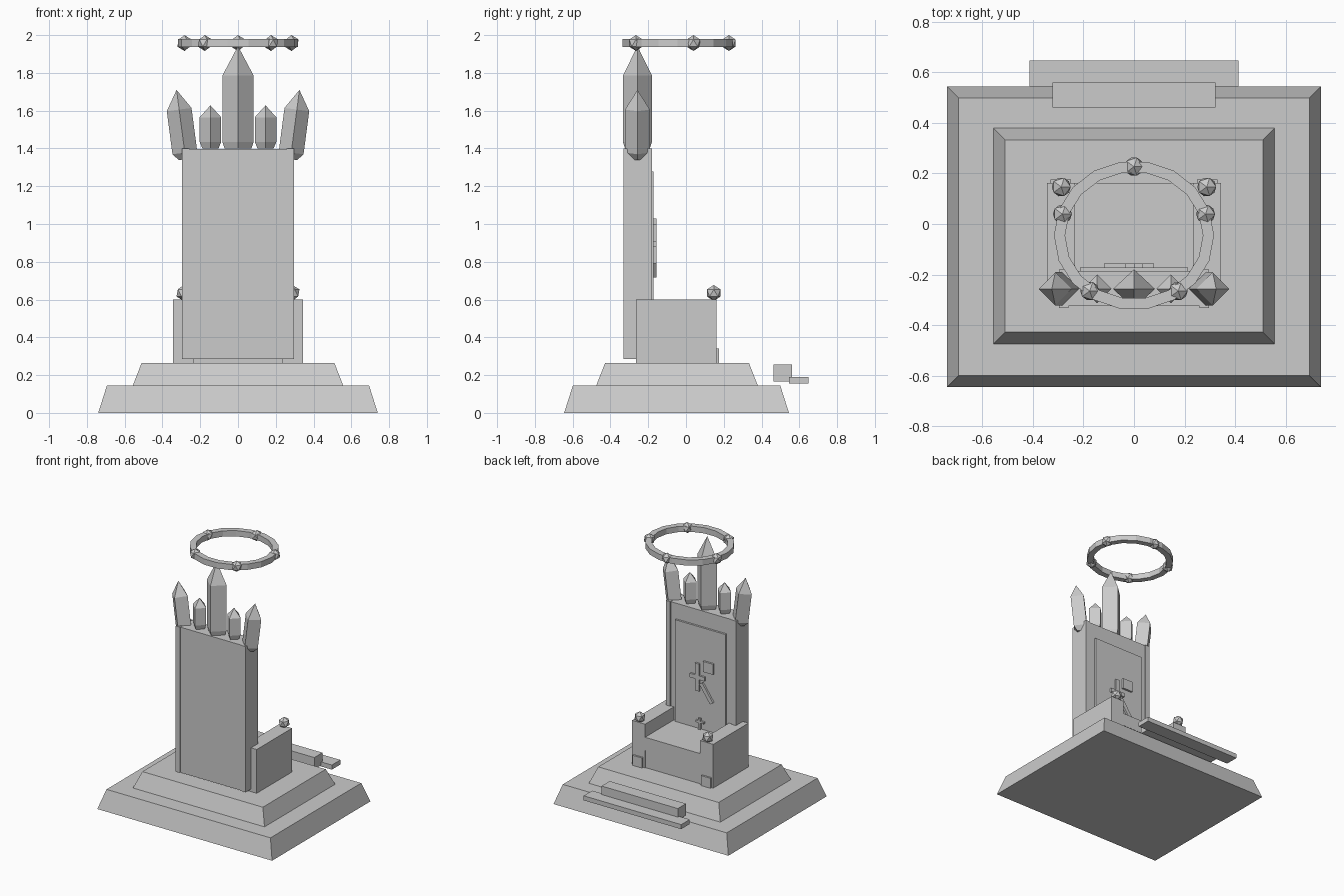
import bpy
import bmesh
from math import cos, sin, tau, radians
from mathutils import Matrix, Vector

if "Cube" in bpy.data.objects:
    bpy.data.objects.remove(bpy.data.objects["Cube"], do_unlink=True)

# One stone colour for everything
stone = bpy.data.materials.new("pale_grey_stone")
stone.use_nodes = True
GREY = (0.6, 0.6, 0.6, 1)
stone.diffuse_color = GREY
stone.node_tree.nodes["Principled BSDF"].inputs["Base Color"].default_value = GREY


def finish(name, bm, matrix=None):
    """Turn a bmesh into a flat shaded stone object."""
    bmesh.ops.recalc_face_normals(bm, faces=bm.faces[:])
    mesh = bpy.data.meshes.new(name)
    bm.to_mesh(mesh)
    bm.free()
    mesh.materials.append(stone)
    obj = bpy.data.objects.new(name, mesh)
    bpy.context.collection.objects.link(obj)
    if matrix:
        obj.matrix_world = matrix
    return obj


def box(name, x, y, z, inset=0.0, tilt=0.0):
    """Box from (low, high) ranges; inset narrows the top, tilt turns it about y."""
    bm = bmesh.new()
    bmesh.ops.create_cube(bm, size=1)
    size = Vector((x[1] - x[0], y[1] - y[0], z[1] - z[0]))
    for v in bm.verts:
        top = v.co.z > 0
        v.co *= size
        if top:
            v.co.x -= inset if v.co.x > 0 else -inset
            v.co.y -= inset if v.co.y > 0 else -inset
    centre = Vector((sum(x), sum(y), sum(z))) / 2
    return finish(name, bm, Matrix.Translation(centre) @ Matrix.Rotation(radians(tilt), 4, "Y"))


def crystal(name, base, rx, ry, foot, shoulder, tip, lean=0.0):
    """Four sided crystal: narrow foot, straight shaft and pointed tip."""
    bm = bmesh.new()
    rings = []
    for z, s in ((0, foot), (0.035, 1), (shoulder, 1)):
        rings.append([bm.verts.new((rx * s * cos(tau * i / 4), ry * s * sin(tau * i / 4), z))
                      for i in range(4)])
    apex = bm.verts.new((0, 0, tip))
    bm.faces.new(rings[0])
    for i in range(4):
        j = (i + 1) % 4
        for low, high in zip(rings, rings[1:]):
            bm.faces.new((low[i], low[j], high[j], high[i]))
        bm.faces.new((rings[-1][i], rings[-1][j], apex))
    return finish(name, bm, Matrix.Translation(base) @ Matrix.Rotation(radians(lean), 4, "Y"))


def gem(name, place, radius=0.042):
    bm = bmesh.new()
    bmesh.ops.create_icosphere(bm, subdivisions=1, radius=radius)
    return finish(name, bm, Matrix.Translation(place))


# Stepped plinth
box("lower_plinth", (-0.74, 0.74), (-0.645, 0.545), (0, 0.145), inset=0.046)
box("upper_plinth", (-0.557, 0.557), (-0.475, 0.38), (0.145, 0.265), inset=0.047)
box("upper_step", (-0.323, 0.323), (0.462, 0.56), (0.165, 0.255))
box("lower_step", (-0.413, 0.413), (0.545, 0.648), (0.155, 0.19))

# Seat
box("seat_block", (-0.235, 0.235), (-0.2, 0.155), (0.265, 0.4))
box("seat_cushion", (-0.235, 0.235), (-0.2, 0.162), (0.4, 0.5))

# Backrest with raised panel
box("backrest", (-0.262, 0.262), (-0.325, -0.187), (0.285, 1.398))
box("back_panel", (-0.213, 0.213), (-0.19, -0.172), (0.5, 1.278))

# Arms, feet, arm gems and backrest posts on both sides
for side, s in (("left", 1), ("right", -1)):
    def span(a, b):
        return sorted((s * a, s * b))
    box(side + "_arm", span(0.233, 0.344), (-0.265, 0.162), (0.265, 0.6))
    box(side + "_foot", span(0.25, 0.33), (0.16, 0.176), (0.265, 0.342))
    gem(side + "_arm_gem", (s * 0.288, 0.147, 0.635))
    box(side + "_back_post", span(0.26, 0.296), (-0.332, -0.18), (0.285, 1.4))

    # Outer and inner crown crystals
    crystal(side + "_outer_crystal", (s * 0.277, -0.257, 1.343), 0.066, 0.066,
            0.55, 0.265, 0.37, lean=s * 7.5)
    crystal(side + "_inner_crystal", (s * 0.146, -0.257, 1.4), 0.057, 0.057,
            0.75, 0.165, 0.228)

crystal("centre_crystal", (0, -0.257, 1.4), 0.083, 0.077, 0.85, 0.385, 0.542)

# Abstract relief bars on the back panel
def relief(name, x, z, tilt=0.0):
    box(name, x, (-0.174, -0.157), z, tilt=tilt)

relief("relief_upright", (0.0, 0.035), (0.79, 1.0))
relief("relief_crossbar", (-0.045, 0.079), (0.88, 0.91))
relief("relief_tile", (-0.118, -0.032), (0.95, 1.03))
relief("relief_slanted_bar", (-0.075, -0.045), (0.71, 0.87), tilt=35)
relief("small_relief_upright", (-0.01, 0.01), (0.5, 0.585))
relief("small_relief_crossbar", (-0.04, 0.03), (0.55, 0.565))

# Floating crown ring, oval with a square section
SIDES = 18
HALO = Vector((0, -0.045, 1.958))
bm = bmesh.new()
loops = []
for dr, dz in ((0.022, -0.022), (0.022, 0.022), (-0.022, 0.022), (-0.022, -0.022)):
    loops.append([bm.verts.new(((0.295 + dr) * cos(tau * i / SIDES),
                                (0.273 + dr) * sin(tau * i / SIDES), dz)) for i in range(SIDES)])
for k in range(4):
    a, b = loops[k], loops[(k + 1) % 4]
    for i in range(SIDES):
        j = (i + 1) % SIDES
        bm.faces.new((a[i], a[j], b[j], b[i]))
finish("halo_ring", bm, Matrix.Translation(HALO))

# Gems around the ring
for k in range(5):
    angle = tau * (0.25 + k / 5)
    gem("halo_gem_%d" % (k + 1), HALO + Vector((0.298 * cos(angle), 0.272 * sin(angle), 0)))
